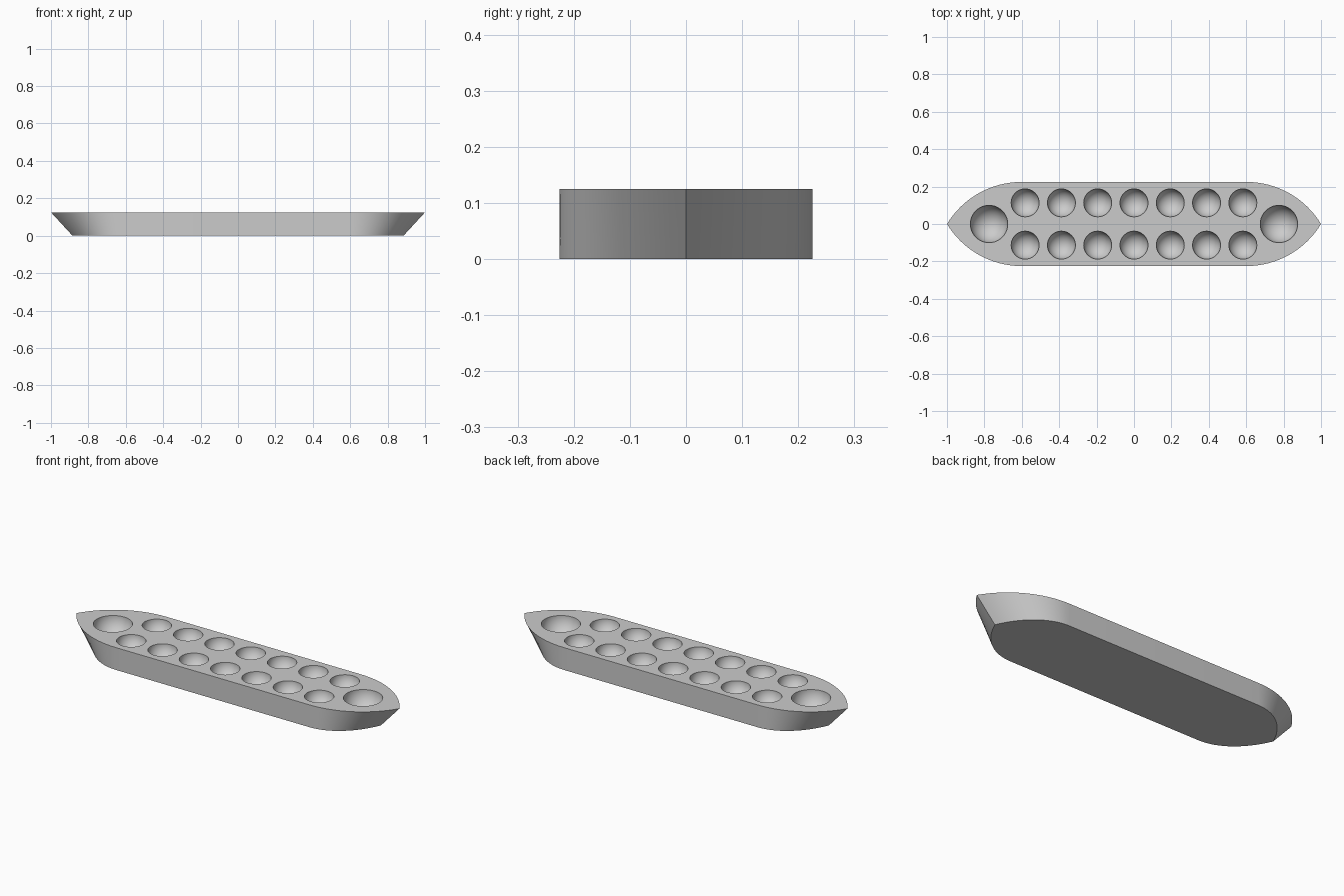
import bpy, bmesh, math
from mathutils import Matrix

if "Cube" in bpy.data.objects:
    bpy.data.objects.remove(bpy.data.objects["Cube"])

HEIGHT, HALF_W, ARC_START = 0.125, 0.225, 0.6


def outline(tip_x):
    """Boat-shaped plan: straight sides, arcs meeting in a point at each end."""
    run = 0.4
    rad = (run ** 2 + HALF_W ** 2) / (2 * HALF_W)
    end = math.asin(run / rad)
    quarter = []
    n = 16
    for i in range(n + 1):
        a = end * i / n
        x = ARC_START + rad * math.sin(a) / run * (tip_x - ARC_START)
        quarter.append((x, max(0.0, HALF_W - rad + rad * math.cos(a))))
    quarter[-1] = (tip_x, 0.0)
    right = [(x, -y) for x, y in quarter] + quarter[-2::-1]
    return right + [(-x, -y) for x, y in right]


def make_object(name, bm):
    bmesh.ops.recalc_face_normals(bm, faces=bm.faces)
    mesh = bpy.data.meshes.new(name)
    bm.to_mesh(mesh)
    bm.free()
    ob = bpy.data.objects.new(name, mesh)
    bpy.context.collection.objects.link(ob)
    return ob


# Solid board with raked ends
bm = bmesh.new()
low = [bm.verts.new((x, y, 0)) for x, y in outline(0.885)]
top = [bm.verts.new((x, y, HEIGHT)) for x, y in outline(1.0)]
bm.faces.new(low[::-1])
bm.faces.new(top)
for i in range(len(low)):
    j = (i + 1) % len(low)
    bm.faces.new((low[i], low[j], top[j], top[i]))
board = make_object("game_board", bm)

# Hemispherical pits: two rows of seven plus a large store at each end
bm = bmesh.new()
pits = [(0.194 * i, s * 0.113, 0.075) for i in range(-3, 4) for s in (-1, 1)]
pits += [(s * 0.775, 0, 0.1) for s in (-1, 1)]
for x, y, r in pits:
    bmesh.ops.create_uvsphere(bm, u_segments=40, v_segments=21, radius=r,
                              matrix=Matrix.Translation((x, y, HEIGHT)))
cutter = make_object("pit_cutter", bm)
cutter.hide_render = True

# Carve the pits
mod = board.modifiers.new("pits", 'BOOLEAN')
mod.operation = 'DIFFERENCE'
mod.solver = 'EXACT'
mod.object = cutter
bpy.context.view_layer.objects.active = board
board.select_set(True)
bpy.ops.object.modifier_apply(modifier=mod.name)
bpy.data.objects.remove(cutter)
bpy.ops.object.shade_smooth_by_angle(angle=math.radians(30))
